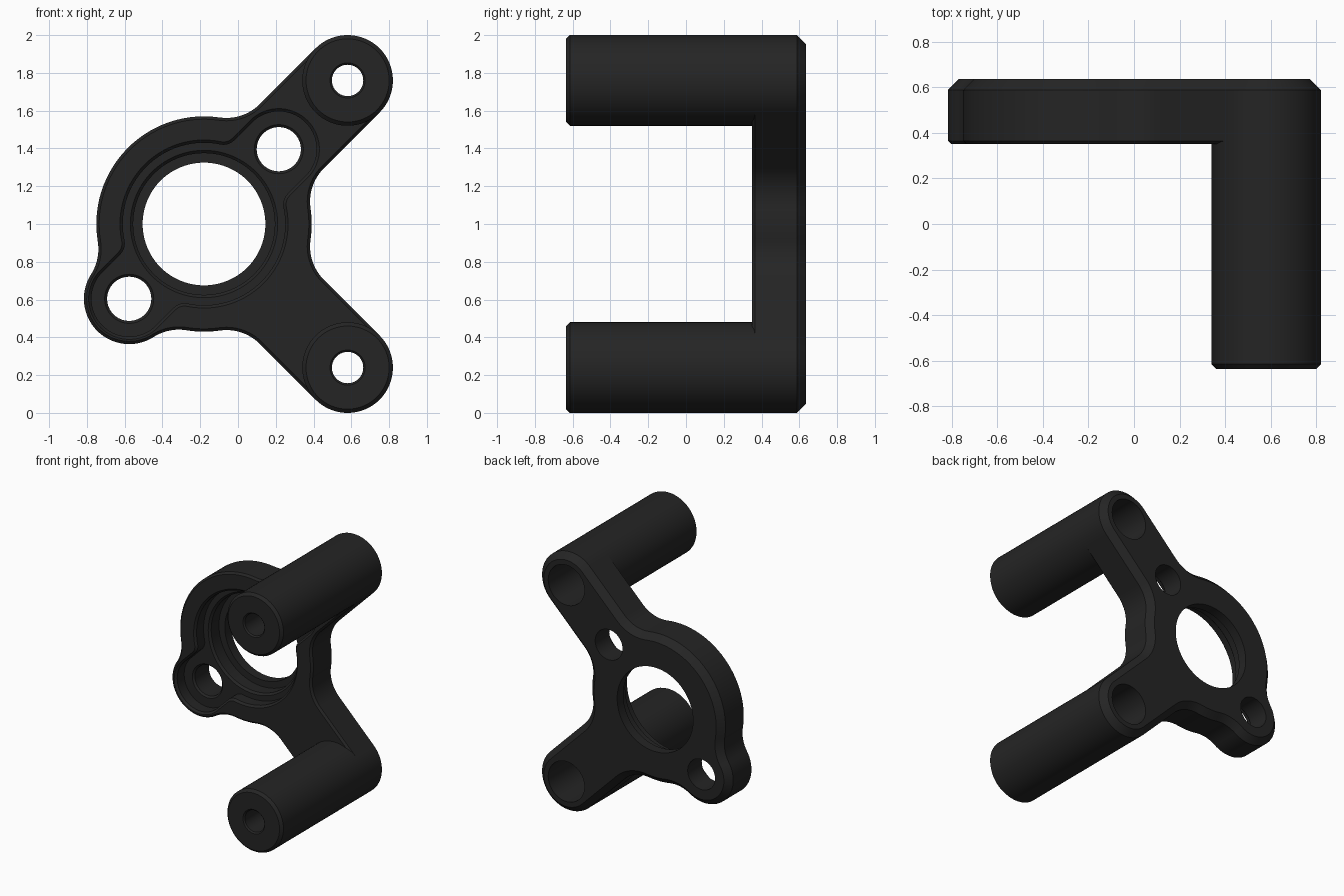
import bpy, bmesh, math
from math import sin, cos, pi, sqrt, atan2, radians

if "Cube" in bpy.data.objects:
    bpy.data.objects.remove(bpy.data.objects["Cube"])

BLACK = bpy.data.materials.new("matte_black")
BLACK.diffuse_color = (0.018, 0.018, 0.018, 1)
BLACK.use_nodes = True
BLACK.node_tree.nodes["Principled BSDF"].inputs["Base Color"].default_value = BLACK.diffuse_color

CX, CZ = -0.18, 1.0                       # centre of the ring
Q = sqrt(0.5)
ARM, LUG = 1.075, 0.56                    # distances from ring centre


def spot(angle, dist):
    return CX + dist * cos(radians(angle)), CZ + dist * sin(radians(angle))


def arc(cx, cy, r, a0, a1, n):
    return [(cx + r * cos(a0 + (a1 - a0) * i / n),
             cy + r * sin(a0 + (a1 - a0) * i / n)) for i in range(n + 1)]


def contour(R, arms, f, inset):
    """Disc with round-ended arms, filleted together; inset offsets it inward."""
    pts, R, f = [], R - inset, f + inset
    info = []
    for ang, L, w in arms:
        w -= inset
        fv = w + f
        fu = sqrt((R + f) ** 2 - fv ** 2)
        t = pi / 2
        if fu > L:                        # fillet touches the round end itself
            fu = ((R + f) ** 2 + L * L - (w + f) ** 2) / (2 * L)
            fv = sqrt((R + f) ** 2 - fu ** 2)
            t = atan2(fv, fu - L)
        side = arc(fu, fv, f, t - pi, atan2(-fv, -fu), 12)
        local = [(u, -v) for u, v in reversed(side)] + arc(L, 0, w, -t, t, 32) + side
        info.append((radians(ang), atan2(fv, fu), local))
    for i, (a, th, local) in enumerate(info):
        pts += [(u * cos(a) - v * sin(a), u * sin(a) + v * cos(a)) for u, v in local]
        b, th2, _ = info[(i + 1) % len(info)]
        if b <= a:
            b += 2 * pi
        pts += arc(0, 0, R, a + th, b - th2, 28)[1:-1]
    clean = []
    for p in pts:
        if not clean or math.dist(p, clean[-1]) > 1e-5:
            clean.append(p)
    return [(CX + x, CZ + z) for x, z in clean]


def loft(name, rings, closed=False):
    """Skin a list of (y, outline) rings; cap the ends or join them in a loop."""
    bm = bmesh.new()
    vs = [[bm.verts.new((x, y, z)) for x, z in ring] for y, ring in rings]
    n = len(vs[0])
    pairs = list(zip(vs, vs[1:]))
    if closed:
        pairs.append((vs[-1], vs[0]))
    else:
        bm.faces.new(vs[0])
        bm.faces.new(vs[-1])
    for a, b in pairs:
        for i in range(n):
            j = (i + 1) % n
            bm.faces.new((a[i], a[j], b[j], b[i]))
    bmesh.ops.recalc_face_normals(bm, faces=bm.faces[:])
    me = bpy.data.meshes.new(name)
    bm.to_mesh(me)
    bm.free()
    me.materials.append(BLACK)
    ob = bpy.data.objects.new(name, me)
    bpy.context.collection.objects.link(ob)
    return ob


def turned(name, centre, profile, closed=False, n=64):
    """Round part along y from (radius, y) pairs."""
    return loft(name, [(y, arc(*centre, r, 0, 2 * pi, n)[:-1]) for r, y in profile], closed)


# Mounting plate with chamfered rims
arms = [(45, ARM, 0.24), (225, LUG, 0.24), (315, ARM, 0.24)]
plate = loft("mounting_plate", [(y, contour(0.57, arms, 0.25, d)) for y, d in
             ((0.35, 0.015), (0.365, 0), (0.588, 0), (0.635, 0.047))])

# Front pocket around the ring and the two lugs
pocket = [(45, LUG, 0.2), (225, LUG, 0.2)]
cutters = [loft("pocket_cutter", [(y, contour(0.43, pocket, 0.08, d)) for y, d in
                ((0.34, -0.025), (0.365, 0), (0.45, 0))])]

# Stepped central opening
cutters.append(turned("ring_cutter", (CX, CZ), [
    (0.405, 0.435), (0.375, 0.465), (0.375, 0.56), (0.325, 0.56), (0.325, 0.7)], n=96))

# Lug holes, then screw bores behind the posts
for a in (45, 225):
    cutters.append(turned("lug_hole_cutter", spot(a, LUG), [
        (0.142, 0.438), (0.117, 0.463), (0.117, 0.7)]))
for a in (45, 315):
    cutters.append(turned("bore_cutter", spot(a, ARM), [(0.155, 0.3), (0.155, 0.7)]))

for c in cutters:
    c.hide_render = True
    m = plate.modifiers.new("cut", 'BOOLEAN')
    m.operation, m.solver, m.object = 'DIFFERENCE', 'EXACT', c
deps = bpy.context.evaluated_depsgraph_get()
cut_mesh = bpy.data.meshes.new_from_object(plate.evaluated_get(deps))
plate.modifiers.clear()
plate.data = cut_mesh
for c in cutters:
    bpy.data.objects.remove(c)

# Hollow standoff posts with a wide rear bore and a narrow front hole
posts = [turned(name, spot(a, ARM), [
    (0.22, -0.635), (0.24, -0.615), (0.24, 0.37), (0.155, 0.37),
    (0.155, -0.35), (0.083, -0.35), (0.083, -0.625), (0.093, -0.635)], closed=True)
    for name, a in (("upper_post", 45), ("lower_post", 315))]

# Smooth shading with sharp edges kept
for ob in [plate] + posts:
    ob.select_set(True)
bpy.context.view_layer.objects.active = plate
bpy.ops.object.shade_smooth_by_angle(angle=radians(30))
